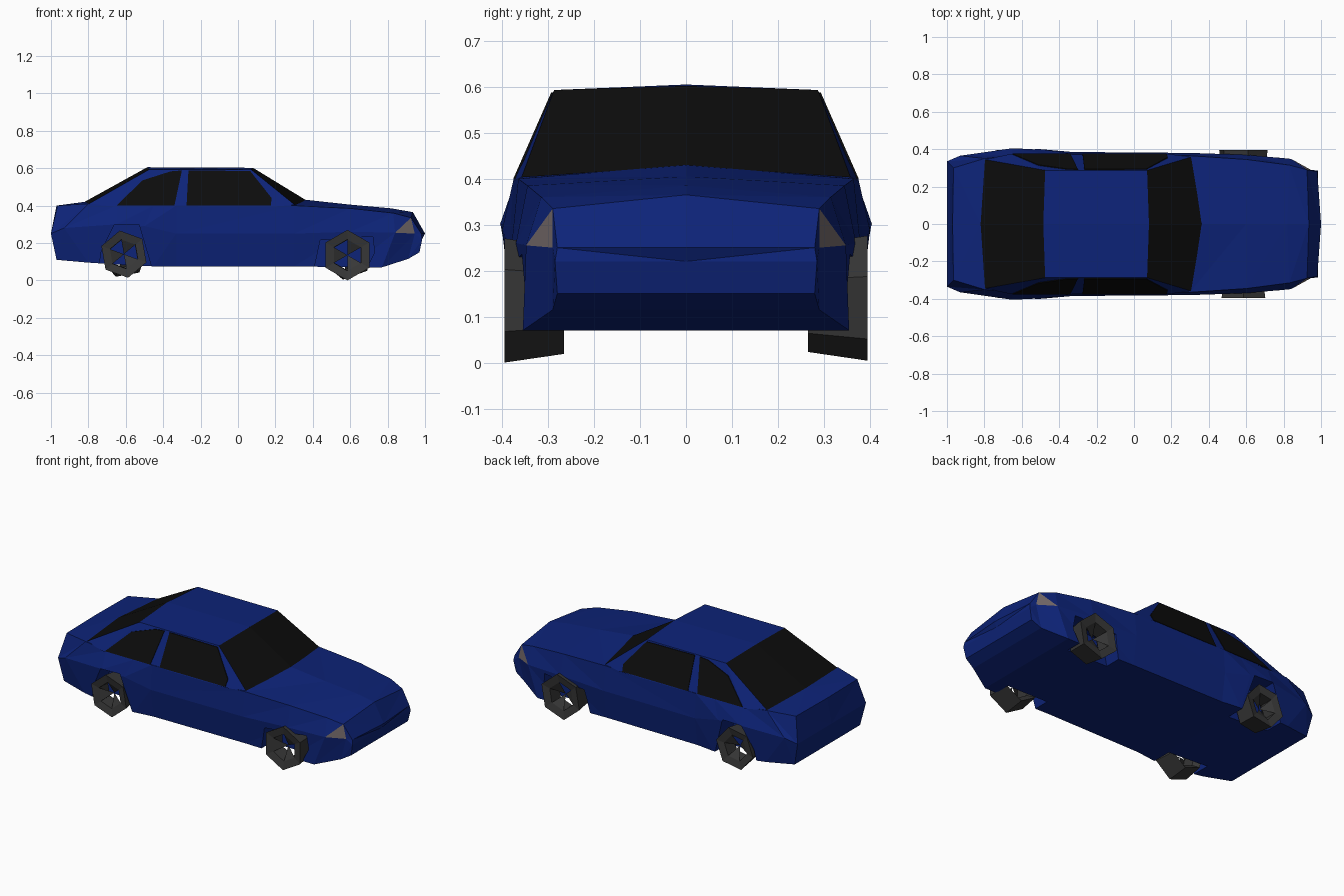
import bpy, bmesh, math

if "Cube" in bpy.data.objects:
    bpy.data.objects.remove(bpy.data.objects["Cube"], do_unlink=True)


def material(name, rgb):
    mat = bpy.data.materials.new(name)
    mat.use_nodes = True
    mat.diffuse_color = (*rgb, 1)
    bsdf = next(n for n in mat.node_tree.nodes if n.type == 'BSDF_PRINCIPLED')
    bsdf.inputs["Base Color"].default_value = (*rgb, 1)
    bsdf.inputs["Roughness"].default_value = 0.8
    return mat


blue = material("blue paint", (.004, .017, .19))
black = material("black glass", (.0037, .0037, .0037))
rubber = material("dark grey rubber", (.038, .038, .038))
lamp = material("headlight grey", (.17, .14, .14))


def build(name, faces, mats, mirrored=True):
    """Make an object from (corner list, material index) pairs, mirrored across y."""
    bm = bmesh.new()
    sides = (1, -1) if mirrored else (1,)
    for side in sides:
        for corners, index in faces:
            verts = [bm.verts.new((x, side * y, z)) for x, y, z in corners]
            bm.faces.new(verts).material_index = index
    bmesh.ops.remove_doubles(bm, verts=bm.verts, dist=.0005)
    bmesh.ops.recalc_face_normals(bm, faces=bm.faces)
    mesh = bpy.data.meshes.new(name)
    bm.to_mesh(mesh)
    bm.free()
    for mat in mats:
        mesh.materials.append(mat)
    obj = bpy.data.objects.new(name, mesh)
    bpy.context.scene.collection.objects.link(obj)
    return obj


def prism(outline, outer, inner):
    """Extrude an x-z outline sideways between two y functions of height."""
    a = [(x, outer(z), z) for x, z in outline]
    b = [(x, inner(z), z) for x, z in outline]
    faces = [(a, 0), (b[::-1], 0)]
    for i in range(len(a)):
        j = (i + 1) % len(a)
        faces.append(([a[i], b[i], b[j], a[j]], 0))
    return faces


# Body shell: sill (x y z), waist (x y z), belt (x y z), crown (x z), rear to nose
stations = [
    (-.97, .32, .11, -1, .335, .25, -.965, .3, .4, -.97, .4),
    (-.8, .36, .095, -.93, .365, .28, -.8, .35, .41, -.82, .42),
    (-.65, .38, .085, -.65, .405, .3, -.65, .365, .4, -.65, .41),
    (-.45, .375, .075, -.5, .4, .29, -.45, .37, .4, -.45, .41),
    (-.33, .36, .075, -.33, .385, .25, -.33, .375, .4, -.33, .41),
    (.3, .355, .075, .3, .38, .25, .3, .365, .4, .37, .43),
    (.6, .355, .07, .6, .37, .26, .6, .345, .385, .6, .405),
    (.77, .355, .07, .84, .348, .255, .83, .315, .36, .82, .385),
    (.91, .29, .115, .945, .29, .25, .925, .29, .335, .935, .365),
    (.97, .28, .15, .985, .285, .22, .98, .28, .25, 1, .25),
]


def ring(s):
    return [(s[0], 0, s[2]), s[0:3], s[3:6], s[6:9], (s[9], 0, s[10])]


rings = [ring(s) for s in stations]
headlight_station = len(rings) - 3
shell = []
for i, (a, b) in enumerate(zip(rings, rings[1:])):
    for k in range(4):
        is_lamp = i == headlight_station and k == 2
        shell.append(([a[k], b[k], b[k + 1]], 1 if is_lamp else 0))
        shell.append(([a[k], b[k + 1], a[k + 1]], 0))
for end in (rings[0], rings[-1]):
    middle = (end[2][0], 0, end[2][2])
    shell.append(([end[0], end[1], end[2], middle], 0))
    shell.append(([middle, end[2], end[3]], 0))
    shell.append(([middle, end[3], end[4]], 0))
body = build("body", shell, [blue, lamp])

# Wheel arches cut through the sides and floor
rear_arch = [(-.75, .03), (-.73, .16), (-.66, .3), (-.53, .3), (-.45, .03)]
front_arch = [(.4, .03), (.44, .215), (.72, .235), (.73, .15), (.67, .03)]
for name, outline in (("rear_arch_cutter", rear_arch), ("front_arch_cutter", front_arch)):
    cutter = build(name, prism(outline, lambda z: .5, lambda z: .255), [blue])
    cutter.hide_render = True
    cut = body.modifiers.new(name, 'BOOLEAN')
    cut.operation = 'DIFFERENCE'
    cut.solver = 'EXACT'
    cut.object = cutter
    bpy.context.view_layer.objects.active = body
    bpy.ops.object.modifier_apply(modifier=name)
    bpy.data.objects.remove(cutter, do_unlink=True)

# Cabin: roof, pillars and side panels in paint, windscreen and rear screen in glass
screen_base, screen_corner = (.365, 0, .428), (.305, .358, .403)
screen_top, roof_front = (.08, 0, .602), (.07, .287, .593)
rear_base, rear_corner = (-.82, 0, .42), (-.8, .345, .408)
rear_top, roof_rear = (-.485, 0, .605), (-.475, .287, .593)
side_front, side_rear = (.19, .374, .395), (-.66, .374, .395)
build("cabin", [
    ([rear_top, roof_rear, roof_front, screen_top], 0),
    ([screen_top, roof_front, screen_corner, screen_base], 1),
    ([rear_base, rear_corner, roof_rear, rear_top], 1),
    ([side_rear, side_front, roof_front, roof_rear], 0),
    ([side_front, screen_corner, roof_front], 0),
    ([rear_corner, side_rear, roof_rear], 0),
], [blue, black])


# Side windows as thin plates on the sloping cabin sides
def side_y(z):
    slope = (side_front[1] - roof_front[1]) / (roof_front[2] - side_front[2])
    return side_front[1] - (z - side_front[2]) * slope


windows = {
    "front_side_windows": [(-.275, .4), (.175, .4), (.18, .44), (.065, .585), (-.265, .588)],
    "rear_side_windows": [(-.65, .4), (-.34, .4), (-.3, .588), (-.36, .583), (-.51, .535)],
}
for name, outline in windows.items():
    build(name, prism(outline, lambda z: side_y(z) + .004, lambda z: side_y(z) - .003), [black])


# Wheels: six-sided tyres with open, bladed hubs
def wheel(name, x, z, radius, side, phase):
    def loop(scale, y):
        angles = [math.radians(phase + 60 * i) for i in range(6)]
        return [(x + radius * scale * math.cos(t), side * y, z + radius * scale * math.sin(t))
                for t in angles]
    loops = [loop(.6, .3), loop(.62, .385), loop(1, .395), loop(.86, .265)]
    hub = (x, side * .34, z)
    faces = []
    for i in range(6):
        j = (i + 1) % 6
        for a, b in zip(loops, loops[1:] + loops[:1]):
            faces.append(([a[i], a[j], b[j], b[i]], 0))
        if i % 2 == 0:
            faces.append(([loops[1][i], loops[1][j], hub], 0))
    build(name, faces, [rubber], mirrored=False)


wheel("front_left_wheel", .585, .14, .138, 1, 20)
wheel("front_right_wheel", .585, .135, .135, -1, -90)
wheel("rear_left_wheel", -.61, .14, .128, 1, 10)
wheel("rear_right_wheel", -.61, .14, .128, -1, -80)
